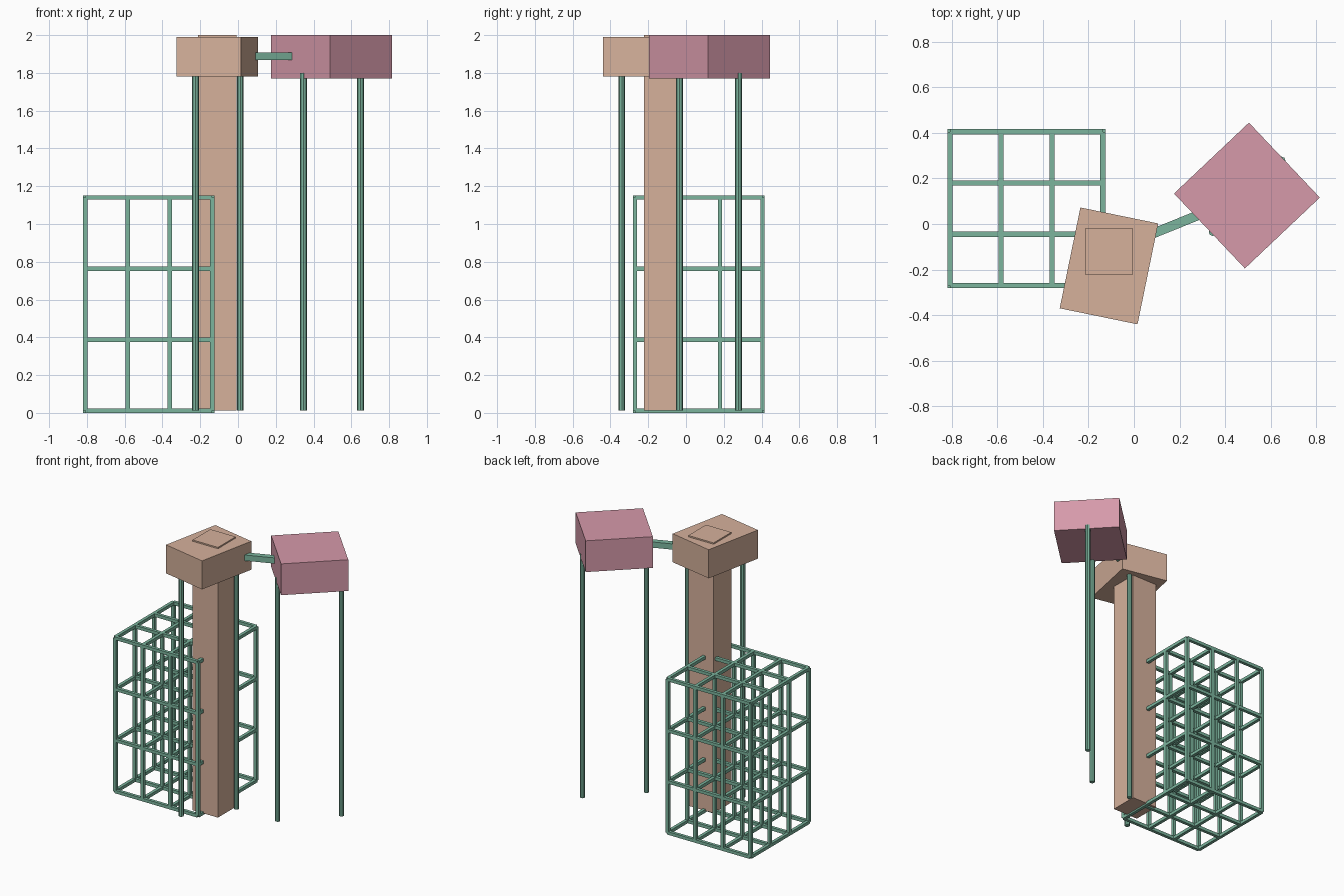
import bpy, bmesh, math
from mathutils import Matrix, Vector

cube = bpy.data.objects.get("Cube")
if cube:
    bpy.data.objects.remove(cube, do_unlink=True)


def material(name, rgb):
    m = bpy.data.materials.new(name)
    m.use_nodes = True
    m.diffuse_color = (*rgb, 1)
    m.node_tree.nodes["Principled BSDF"].inputs["Base Color"].default_value = (*rgb, 1)
    return m


tan = material("tan", (0.67, 0.44, 0.33))
pink = material("pink", (0.67, 0.32, 0.40))
green = material("green", (0.20, 0.46, 0.34))


def finish(name, bm, mat):
    mesh = bpy.data.meshes.new(name)
    bm.to_mesh(mesh)
    bm.free()
    mesh.materials.append(mat)
    obj = bpy.data.objects.new(name, mesh)
    bpy.context.collection.objects.link(obj)
    return obj


def add_box(bm, centre, size, turn=0.0):
    matrix = (Matrix.Translation(centre) @ Matrix.Rotation(turn, 4, 'Z')
              @ Matrix.Diagonal((*size, 1)))
    bmesh.ops.create_cube(bm, size=1, matrix=matrix)


def box(name, centre, size, mat, turn=0.0):
    bm = bmesh.new()
    add_box(bm, centre, size, turn)
    return finish(name, bm, mat)


def post(name, x, y, bottom, top, radius):
    bm = bmesh.new()
    bmesh.ops.create_cone(bm, cap_ends=True, segments=8, radius1=radius, radius2=radius,
                          depth=top - bottom,
                          matrix=Matrix.Translation((x, y, (top + bottom) / 2)))
    return finish(name, bm, green)


BASE = 0.012

# Central column and the turned block around its top
box("column", (-0.11, -0.12, (BASE + 2) / 2), (0.206, 0.206, 2 - BASE), tan)
box("column_head", (-0.11, -0.184, 1.885), (0.349, 0.452, 0.21), tan, math.radians(-11.6))

# Raised side block
box("side_block", (0.496, 0.125, 1.885), (0.453, 0.453, 0.23), pink, math.radians(43.4))

# Connecting arm between column and side block
start, end = Vector((-0.11, -0.12, 1.888)), Vector((0.496, 0.125, 1.888))
span = end - start
box("connecting_arm", (start + end) / 2, (span.length, 0.042, 0.042), green,
    math.atan2(span.y, span.x))

# Slender supports under both blocks
for name, x, y in (("head_support_front", -0.225, -0.34), ("head_support_back", 0.012, -0.035),
                   ("side_support_front", 0.346, -0.035), ("side_support_back", 0.648, 0.278)):
    post(name, x, y, BASE, 1.8, 0.018)

# Open lattice frame: bars along each axis through a regular grid of nodes
COUNT, BAR = 4, 0.023
origin = Vector((-0.808, -0.27, BASE))
step = Vector((0.2237, 0.225, 0.376))
bm = bmesh.new()
for axis in range(3):
    u, v = (axis + 1) % 3, (axis + 2) % 3
    length = step[axis] * (COUNT - 1)
    for i in range(COUNT):
        for j in range(COUNT):
            centre = origin.copy()
            centre[axis] += length / 2
            centre[u] += step[u] * i
            centre[v] += step[v] * j
            size = Vector((BAR, BAR, BAR))
            size[axis] = length
            add_box(bm, centre, size)
finish("lattice_frame", bm, green)
